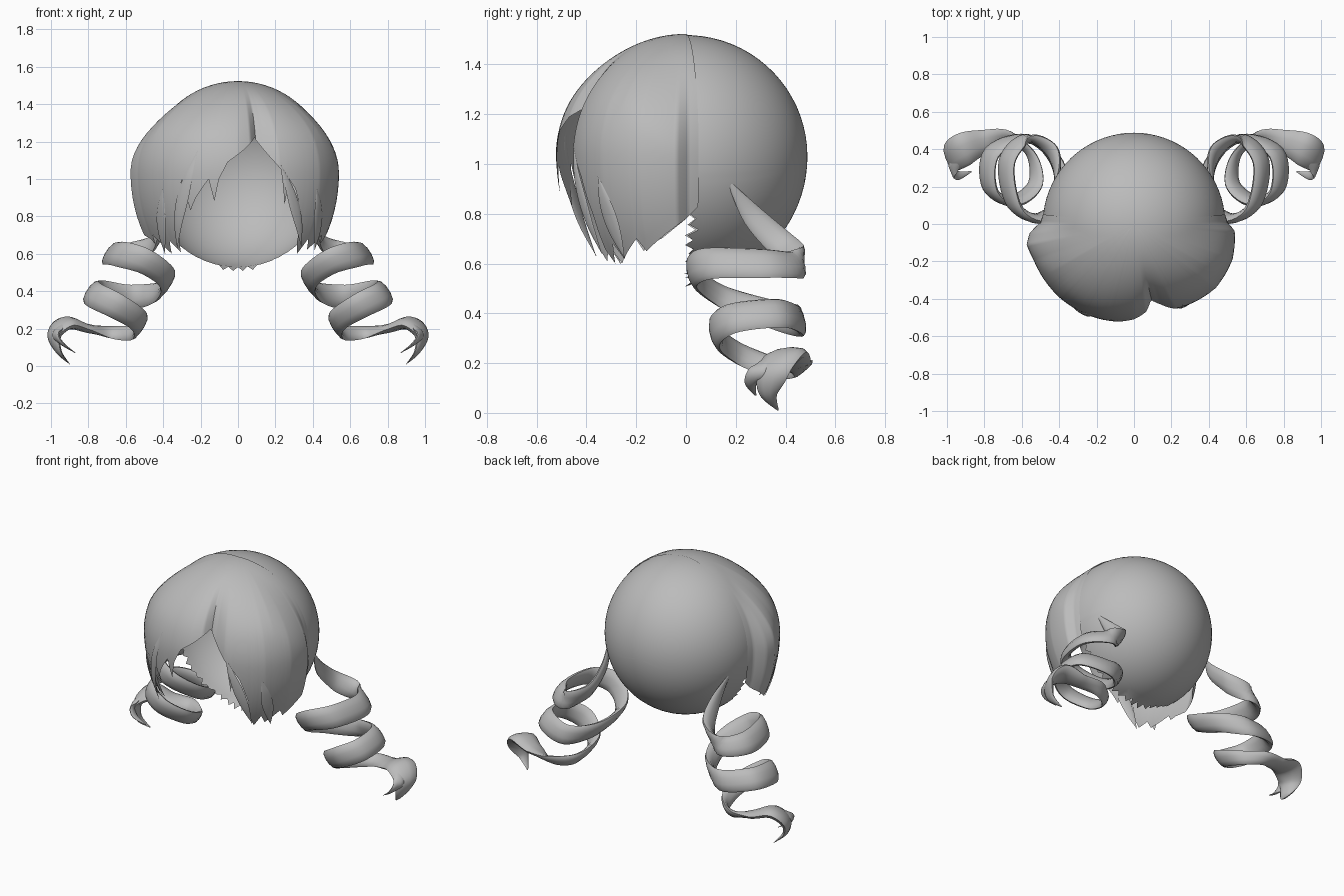
import bpy, bmesh, math, random
from mathutils import Vector

cube = bpy.data.objects.get("Cube")
if cube:
    bpy.data.objects.remove(cube, do_unlink=True)

random.seed(4)
GREY = (0.5, 0.5, 0.5, 1)
hair = bpy.data.materials.new("hair grey")
hair.use_nodes = True
hair.diffuse_color = GREY
hair.node_tree.nodes["Principled BSDF"].inputs["Base Color"].default_value = GREY

CENTRE_Z, TOP, BACK_R, LOW = 1.03, 0.49, 0.488, 0.68


def lerp_table(table, x):
    """Piecewise linear lookup in a list of (x, value) pairs."""
    for (x0, v0), (x1, v1) in zip(table, table[1:]):
        if x <= x1:
            return v0 + (v1 - v0) * max(0, (x - x0) / (x1 - x0))
    return table[-1][1]


def clamp(x):
    return min(1, max(0, x))


def make_object(name, rows, closed=False):
    """Skin a list of equally long point rows; closed wraps each row and caps the ends."""
    bm = bmesh.new()
    grid = [[bm.verts.new(p) for p in row] for row in rows]
    n = len(rows[0])
    for a, b in zip(grid, grid[1:]):
        for i in range(n if closed else n - 1):
            j = (i + 1) % n
            bm.faces.new((a[i], a[j], b[j], b[i]))
    if closed:
        bm.faces.new(grid[0])
        bm.faces.new(grid[-1])
        bmesh.ops.recalc_face_normals(bm, faces=bm.faces)
    bmesh.ops.remove_doubles(bm, verts=bm.verts, dist=0.0002)
    mesh = bpy.data.meshes.new(name)
    bm.to_mesh(mesh)
    bm.free()
    obj = bpy.data.objects.new(name, mesh)
    bpy.context.collection.objects.link(obj)
    mesh.materials.append(hair)
    bpy.ops.object.select_all(action='DESELECT')
    obj.select_set(True)
    bpy.context.view_layer.objects.active = obj
    bpy.ops.object.shade_smooth_by_angle(angle=math.radians(45))


# Fringe: hem height and radius by angle around the head, 0 at the front
HEM = [(-96, .83), (-90, .78), (-79, .70), (-72, .68), (-69, .65), (-66, .70), (-54, .60),
       (-50, .67), (-44, .61), (-41, .68), (-39, .82), (-33, 1.0), (-29, .83), (-25, .90),
       (-17, 1.0), (-14, .88), (-11, 1.0), (-6, 1.09), (3, 1.15), (12, 1.22), (20, 1.13),
       (27, 1.05), (30, .86), (32, 1.0), (36, .95), (42, .80), (44, .66), (48, .60),
       (52, .68), (56, .62), (66, .70), (70, .65), (79, .71), (90, .78), (96, .83)]
RADIUS = [(-96, .49), (-91, .50), (-85, .56), (-79, .585), (-70, .57), (-45, .56), (-20, .54),
          (0, .52), (8, .50), (13, .45), (18, .465), (26, .505), (52, .555), (70, .56), (86, .54),
          (91, .50), (96, .49)]


def polar_of(z):
    drop = z - CENTRE_Z
    return math.acos(drop / (TOP if drop > 0 else LOW))


def fringe_point(deg, p, lift=0.0):
    """Point on the fringe at an angle round the head and a polar angle from the crown."""
    w = clamp((p - .25 - .4 * clamp((abs(deg) - 60) / 25)) / .95)
    w = w * w * (3 - 2 * w)
    r = .492 + (lerp_table(RADIUS, deg) - .492) * w + lift
    a = math.radians(deg)
    h = math.cos(p) * (TOP + .003 if p < math.pi / 2 else LOW)
    return Vector((r * math.sin(p) * math.sin(a), -r * math.sin(p) * math.cos(a), CENTRE_Z + h))


STEPS = 26
make_object("fringe", [[fringe_point(d, polar_of(lerp_table(HEM, d)) * i / STEPS)
                        for i in range(STEPS + 1)] for d in range(96, -97, -1)])

# Back of the hair: a half globe tucked under the fringe, ragged along its lower edge
SEG, RINGS = 120, 20
rows = []
for k in range(RINGS + 1):
    row = []
    for s in range(SEG + 1):
        a = 2 * math.pi * s / SEG
        up = math.cos(a)
        polar = math.radians(97 if up > -.2 else 87) * k / RINGS
        grow = 1.0
        if k == RINGS and up < -.4:
            polar += math.radians(random.uniform(1, 4) if s % 2 else random.uniform(-3, 0))
            if up < -.97 and s % 2:
                grow = 1.04
        rad = BACK_R * math.sin(polar) * grow
        row.append((rad * math.sin(a), BACK_R * math.cos(polar),
                    CENTRE_Z + rad * up * (1 if up > 0 else 1.03)))
    rows.append(row)
make_object("back_hair", rows)


def smooth_path(points, steps=7):
    """Catmull-Rom curve through four-component points."""
    pts = [Vector(p) for p in [points[0]] + points + [points[-1]]]
    path = []
    for a, b, c, d in zip(pts, pts[1:], pts[2:], pts[3:]):
        for i in range(steps):
            t = i / steps
            path.append(.5 * (2 * b + (c - a) * t + (2 * a - 5 * b + 4 * c - d) * t * t
                              + (3 * b - a - 3 * c + d) * t ** 3))
    return path + [pts[-1]]


def ribbon(name, points, wide_at, side=1, flat=.18):
    """Lens-shaped strand along (x, y, z, width) points; wide_at gives its width direction."""
    path = smooth_path(points)
    rows = []
    for i, p in enumerate(path):
        ahead, behind = path[min(i + 1, len(path) - 1)], path[max(i - 1, 0)]
        tangent = (ahead - behind).to_3d().normalized()
        wide = wide_at(i, p, tangent)
        wide = (wide - tangent * wide.dot(tangent)).normalized()
        thick = tangent.cross(wide)
        w = max(p.w, .004)
        row = []
        for k in range(10):
            a = 2 * math.pi * k / 10
            q = p.to_3d() + wide * (math.cos(a) * w * .5) + thick * (math.sin(a) * w * flat)
            row.append((q.x * side, q.y, q.z))
        rows.append(row)
    make_object(name, rows, closed=True)


# Loose locks lying on the fringe: start angle, start height, end angle, end height, width
LOCKS = [(-24, 1.15, -42, .63, .07), (27, 1.07, 45, .64, .06), (-46, .95, -56, .60, .07),
         (50, .95, 59, .62, .07)]


def across(i, p, tangent):
    return Vector((p.x, p.y, p.z - CENTRE_Z)).cross(tangent)


for n, (d0, z0, d1, z1, width) in enumerate(LOCKS):
    pts = []
    for t in (0, .25, .5, .75, 1):
        q = fringe_point(d0 + (d1 - d0) * t, polar_of(z0 + (z1 - z0) * t), .003 + .04 * t ** 3)
        pts.append((*q, width * math.sin(math.pi * t)))
    ribbon(f"loose_lock_{n + 1}", pts, across, flat=.09)

# Ringlets: coiled ribbons ending in a forked, flatter tail that curls over
RINGLET = [(.44, .17, .93, .01), (.41, .27, .79, .09), (.44, .39, .67, .12), (.57, .455, .60, .12),
           (.68, .33, .60, .14), (.64, .10, .60, .14), (.50, .03, .56, .14), (.38, .14, .47, .12),
           (.42, .34, .40, .12), (.57, .455, .37, .13), (.76, .38, .40, .14), (.77, .19, .38, .14),
           (.65, .12, .32, .14), (.53, .21, .24, .12), (.55, .37, .18, .09), (.67, .465, .18, .09),
           (.80, .44, .20, .13), (.91, .40, .23, .18), (.975, .35, .17, .15), (.96, .33, .08, .08),
           (.90, .37, .01, .006)]
FORK = [(.94, .34, .22, .05), (.97, .29, .17, .07), (.94, .26, .12, .05), (.87, .28, .07, .006)]
AXIS = Vector((.54, .2, -.8)).normalized()
ROOT_SIDE = Vector((0, -.8, -.6))
TAIL_SIDE = Vector((-.35, -.9, -.15))


def coil_side(i, p, tangent):
    start = ROOT_SIDE.lerp(AXIS, clamp(i / 24))
    return start.lerp(TAIL_SIDE, clamp((i - 96) / 16))


def fork_side(i, p, tangent):
    return TAIL_SIDE


for label, side in (("left", 1), ("right", -1)):
    ribbon(label + "_ringlet", RINGLET, coil_side, side)
    ribbon(label + "_ringlet_fork", FORK, fork_side, side)
